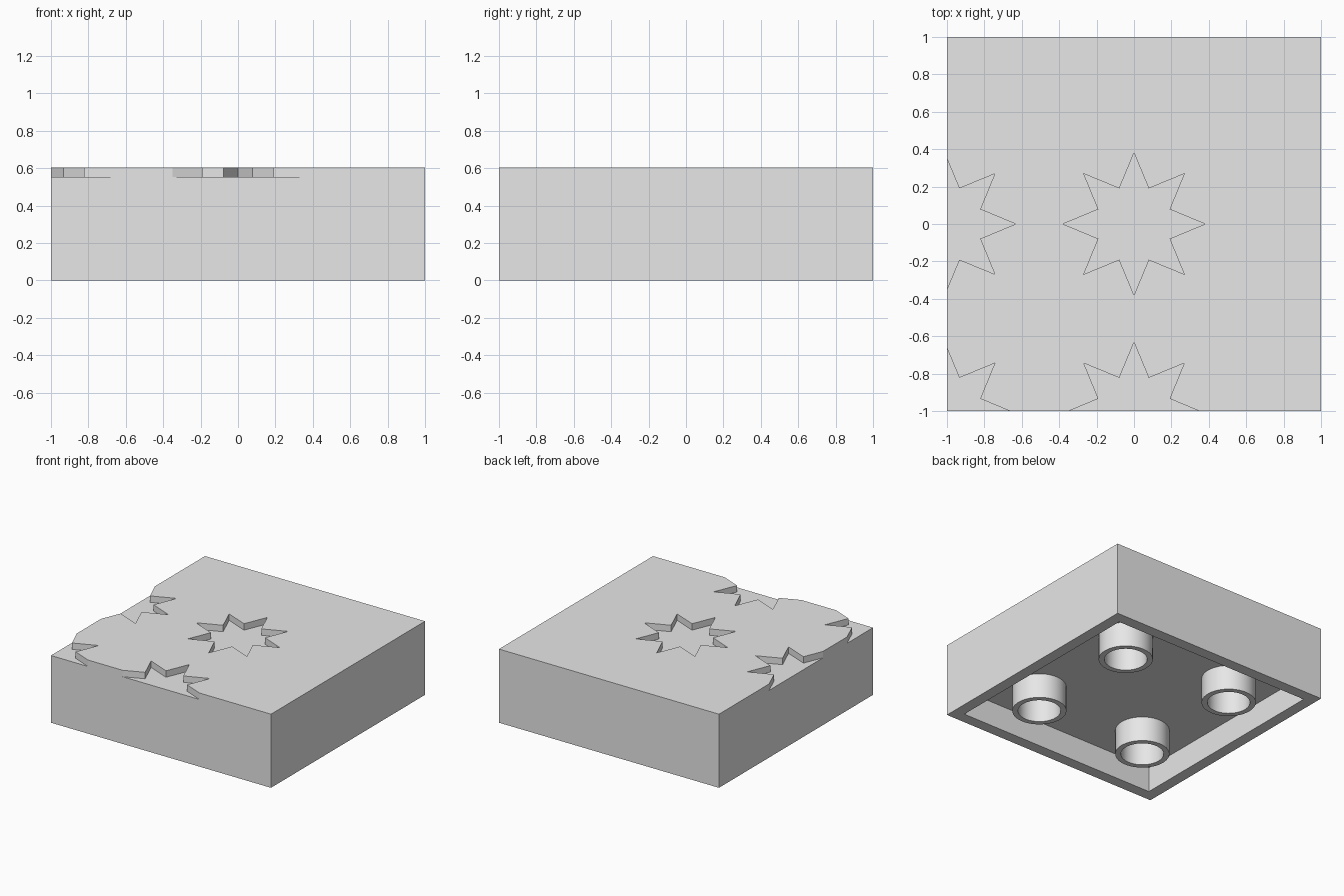
import bpy, bmesh
from math import cos, sin, pi, radians

cube = bpy.data.objects.get("Cube")
if cube:
    bpy.data.objects.remove(cube, do_unlink=True)

HEIGHT = 0.605      # total block height
RECESS = 0.053      # star recess depth
CAVITY = 0.205      # depth of the hollow underside
WALL = 0.093        # rim thickness
PITCH = 1.0127      # spacing of the stars
SIDES = 48          # tube smoothness

grey = bpy.data.materials.new("light grey")
grey.use_nodes = True
grey.diffuse_color = (0.8, 0.8, 0.8, 1)
grey.node_tree.nodes["Principled BSDF"].inputs["Base Color"].default_value = (0.8, 0.8, 0.8, 1)


def ring(count, radius, x=0, y=0):
    """Outline points around a centre; radius is a function of the index."""
    return [(x + radius(i) * cos(2 * pi * i / count),
             y + radius(i) * sin(2 * pi * i / count)) for i in range(count)]


def prism(name, outline, z0, z1):
    """Extrude a closed outline from z0 to z1."""
    bm = bmesh.new()
    face = bm.faces.new([bm.verts.new((x, y, z0)) for x, y in outline])
    top = bmesh.ops.extrude_face_region(bm, geom=[face])["geom"]
    bmesh.ops.translate(bm, vec=(0, 0, z1 - z0),
                        verts=[v for v in top if isinstance(v, bmesh.types.BMVert)])
    bmesh.ops.recalc_face_normals(bm, faces=bm.faces)
    mesh = bpy.data.meshes.new(name)
    bm.to_mesh(mesh)
    bm.free()
    mesh.materials.append(grey)
    obj = bpy.data.objects.new(name, mesh)
    bpy.context.collection.objects.link(obj)
    return obj


def square(half):
    return [(-half, -half), (half, -half), (half, half), (-half, half)]


def activate(obj):
    bpy.ops.object.select_all(action='DESELECT')
    obj.select_set(True)
    bpy.context.view_layer.objects.active = obj


def cut(target, cutter):
    """Subtract the cutter from the target and discard it."""
    cutter.hide_render = True
    activate(target)
    mod = target.modifiers.new("cut", 'BOOLEAN')
    mod.operation = 'DIFFERENCE'
    mod.solver = 'EXACT'
    mod.object = cutter
    bpy.ops.object.modifier_apply(modifier=mod.name)
    bpy.data.objects.remove(cutter, do_unlink=True)


# Block with a hollow underside
block = prism("block", square(1), 0, HEIGHT)
cut(block, prism("cavity_cutter", square(1 - WALL), -0.1, CAVITY))

# Eight-pointed star recesses, one whole and three running off the edges
for x in (0, -PITCH):
    for y in (0, -PITCH):
        star = ring(16, lambda i: 0.206 if i % 2 else 0.38, x, y)
        cut(block, prism("star_cutter", star, HEIGHT - RECESS, HEIGHT + 0.1))

# Four hollow tubes inside the underside
for side, x in (("left", 0.506), ("right", -0.506)):
    for end, y in (("front", -0.506), ("back", 0.506)):
        tube = prism(f"{end}_{side}_tube", ring(SIDES, lambda i: 0.204, x, y), 0, CAVITY)
        cut(tube, prism("bore_cutter", ring(SIDES, lambda i: 0.161, x, y), -0.1, CAVITY + 0.1))
        activate(tube)
        bpy.ops.object.shade_smooth_by_angle(angle=radians(30))
